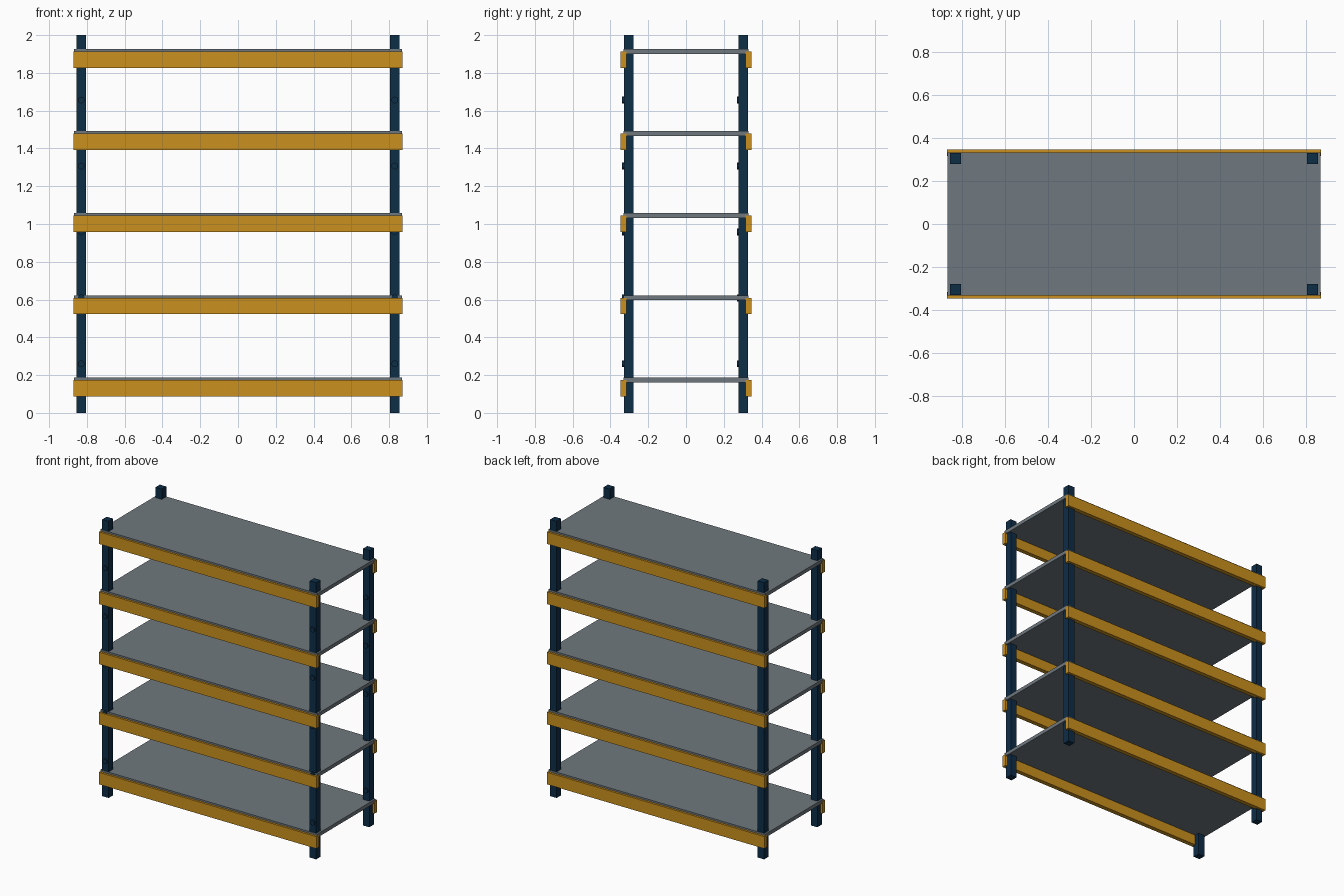
import bpy
import math

cube = bpy.data.objects.get("Cube")
if cube:
    bpy.data.objects.remove(cube, do_unlink=True)


def material(name, colour):
    mat = bpy.data.materials.new(name)
    mat.use_nodes = True
    mat.diffuse_color = (*colour, 1)
    mat.node_tree.nodes["Principled BSDF"].inputs["Base Color"].default_value = (*colour, 1)
    return mat


navy = material("navy steel", (0.004, 0.026, 0.062))
orange = material("orange steel", (0.60, 0.28, 0.013))
grey = material("grey panel", (0.16, 0.19, 0.21))


def box(name, low, high, mat):
    centre = [(a + b) / 2 for a, b in zip(low, high)]
    bpy.ops.mesh.primitive_cube_add(size=1, location=centre)
    obj = bpy.context.object
    obj.name = name
    obj.scale = [b - a for a, b in zip(low, high)]
    bpy.ops.object.transform_apply(location=False, rotation=False, scale=True)
    obj.data.materials.append(mat)
    return obj


def bolt(name, x, y, z):
    bpy.ops.mesh.primitive_cylinder_add(vertices=12, radius=0.018, depth=0.016,
                                        location=(x, y, z), rotation=(math.pi / 2, 0, 0))
    obj = bpy.context.object
    obj.name = name
    obj.data.materials.append(navy)


# Upright posts, each with a column of bolts on its front face
POST_X, POST_Y, POST_R = 0.83, 0.304, 0.0255
for side, sx in (("right", -1), ("left", 1)):
    for end, sy in (("front", -1), ("back", 1)):
        x, y = sx * POST_X, sy * POST_Y
        box(f"{end}_{side}_post", (x - POST_R, y - POST_R, 0),
            (x + POST_R, y + POST_R, 2), navy)
        for i in range(5):
            bolt(f"{end}_{side}_bolt", x, y - POST_R, 0.26 + 0.349 * i)

# Shelf panels with a beam along the front and back edges
for i in range(5):
    top = 0.188 + 0.4345 * i
    box("shelf_panel", (-0.868, -0.332, top - 0.026), (0.868, 0.332, top), grey)
    for end, sy in (("front", -1), ("back", 1)):
        y = sy * 0.331
        box(f"{end}_beam", (-0.87, y - 0.016, top - 0.1),
            (0.87, y + 0.016, top - 0.013), orange)
